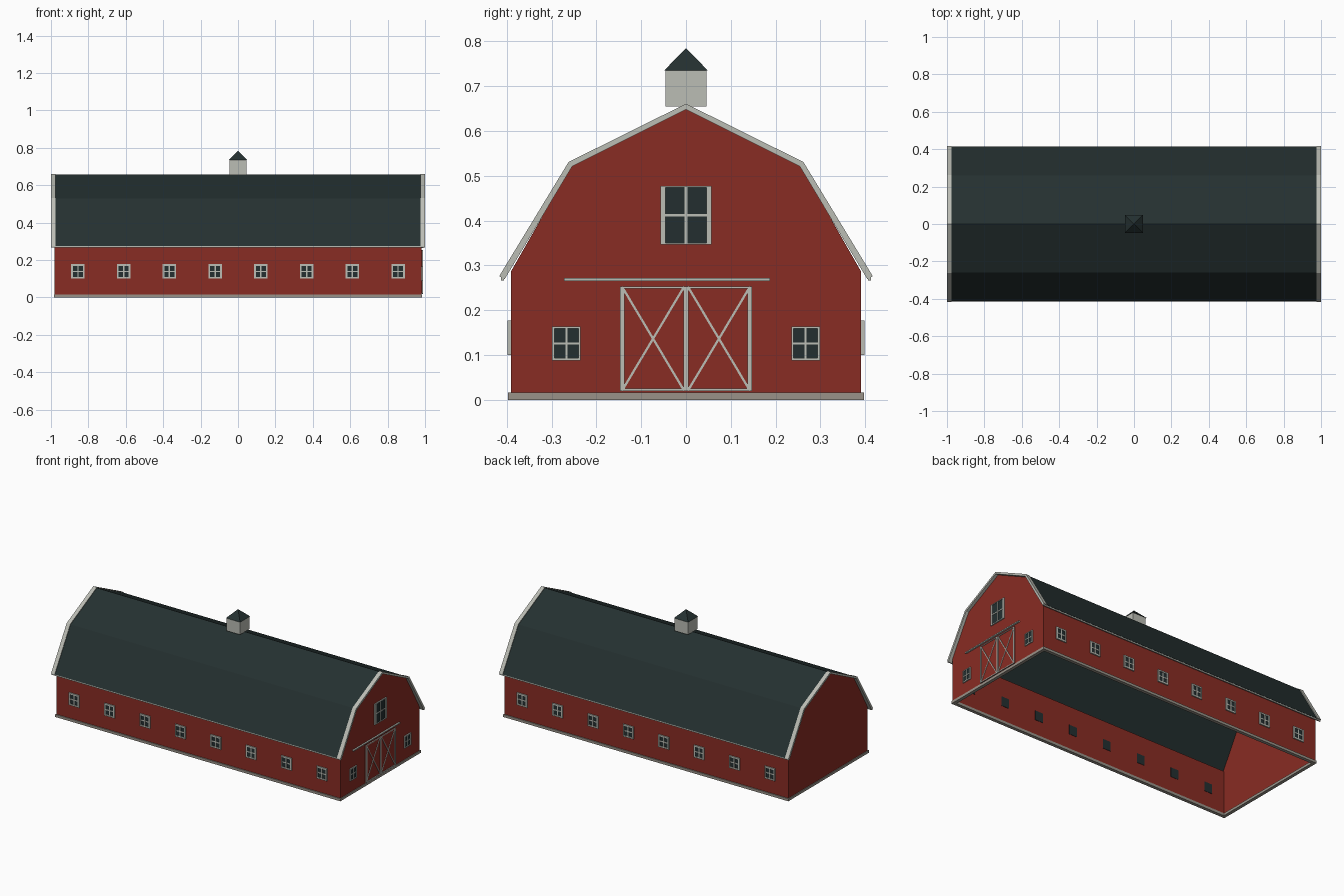
import bpy, bmesh
from mathutils import Vector

cube = bpy.data.objects.get("Cube")
if cube:
    bpy.data.objects.remove(cube, do_unlink=True)


def material(name, rgb):
    m = bpy.data.materials.new(name)
    m.use_nodes = True
    m.diffuse_color = (*rgb, 1)
    m.node_tree.nodes["Principled BSDF"].inputs["Base Color"].default_value = (*rgb, 1)
    return m


RED = material("barn red", (0.25, 0.025, 0.017))
DARK = material("roof slate", (0.018, 0.03, 0.03))
PALE = material("pale trim", (0.5, 0.51, 0.46))
STONE = material("foundation stone", (0.32, 0.29, 0.25))
GLASS = material("dark glass", (0.017, 0.028, 0.03))

END, SIDE = 0.981, 0.391      # outer wall faces
THICK = 0.01


def finish(name, bm, mats):
    bmesh.ops.recalc_face_normals(bm, faces=bm.faces)
    mesh = bpy.data.meshes.new(name)
    bm.to_mesh(mesh)
    bm.free()
    for m in mats:
        mesh.materials.append(m)
    ob = bpy.data.objects.new(name, mesh)
    bpy.context.collection.objects.link(ob)
    return ob


def add_box(bm, lo, hi, index=0):
    verts = bmesh.ops.create_cube(bm, size=1)["verts"]
    for v in verts:
        v.co = [a if c < 0 else b for c, a, b in zip(v.co, lo, hi)]
    for f in {f for v in verts for f in v.link_faces}:
        f.material_index = index


def add_prism(bm, profile, x0, x1):
    """Extrude a (y, z) outline along x."""
    face = bm.faces.new([bm.verts.new((x0, y, z)) for y, z in profile])
    new = bmesh.ops.extrude_face_region(bm, geom=[face])["geom"]
    moved = [v for v in new if isinstance(v, bmesh.types.BMVert)]
    bmesh.ops.translate(bm, verts=moved, vec=(x1 - x0, 0, 0))


def box(name, lo, hi, mat):
    bm = bmesh.new()
    add_box(bm, lo, hi)
    return finish(name, bm, [mat])


def prism(name, profile, x0, x1, mat):
    bm = bmesh.new()
    add_prism(bm, profile, x0, x1)
    return finish(name, bm, [mat])


def mirrored(half):
    """Mirror a right-hand half outline that starts on the ridge."""
    return [(-y, z) for y, z in reversed(half[1:])] + half


# Foundation ring, open in the middle
bm = bmesh.new()
fx, fy, top, wide = 0.985, 0.397, 0.016, 0.02
for s in (-1, 1):
    ys, xs = sorted((s * fy, s * (fy - wide))), sorted((s * fx, s * (fx - wide)))
    add_box(bm, (-fx, ys[0], 0), (fx, ys[1], top))
    add_box(bm, (xs[0], wide - fy, 0), (xs[1], fy - wide, top))
finish("foundation", bm, [STONE])

# Walls
gable = mirrored([(0, 0.65), (0.257, 0.521), (SIDE, 0.286), (SIDE, 0.01)])
for s, label in ((1, "left"), (-1, "right")):
    prism(label + "_gable_wall", gable, s * END, s * (END - THICK), RED)
for s, label in ((-1, "front"), (1, "back")):
    ys = sorted((s * SIDE, s * (SIDE - THICK)))
    box(label + "_wall", (THICK - END, ys[0], 0.01), (END - THICK, ys[1], 0.286), RED)

# Gambrel roof and its rake boards
outer = mirrored([(0, 0.657), (0.26, 0.528), (0.414, 0.274)])
inner = mirrored([(0, 0.649), (0.255, 0.522), (0.406, 0.271)])
prism("roof", outer + inner[::-1], -0.99, 0.99, DARK)
rake_out = mirrored([(0, 0.661), (0.262, 0.531), (0.417, 0.276)])
rake_in = mirrored([(0, 0.648), (0.254, 0.521), (0.405, 0.269)])
for s, label in ((1, "left"), (-1, "right")):
    prism(label + "_rake_board", rake_out + rake_in[::-1], s * 0.975, s, PALE)
for s, label in ((-1, "front"), (1, "back")):
    ys = sorted((s * 0.406, s * 0.413))
    box(label + "_eave_trim", (-1, ys[0], 0.266), (1, ys[1], 0.274), PALE)

# Cupola
c, roof_c, c_top = 0.046, 0.049, 0.735
box("cupola_base", (-c, -c, 0.655), (c, c, c_top), PALE)
bm = bmesh.new()
ring = [bm.verts.new((x * roof_c, y * roof_c, c_top))
        for x, y in ((-1, -1), (1, -1), (1, 1), (-1, 1))]
peak = bm.verts.new((0, 0, 0.785))
bm.faces.new(ring)
for i in range(4):
    bm.faces.new((ring[i], ring[(i + 1) % 4], peak))
finish("cupola_roof", bm, [DARK])


def window(name, wall, u, v, w, h, frame, bar, rim):
    """Framed window with crossed bars; wall is 'end', -1 (front) or 1 (back)."""
    bm = bmesh.new()

    def plate(u0, u1, v0, v1, d0, d1, index):
        if wall == "end":
            lo, hi = (END + d0, u0, v0), (END + d1, u1, v1)
        else:
            ys = sorted((wall * (SIDE + d0), wall * (SIDE + d1)))
            lo, hi = (u0, ys[0], v0), (u1, ys[1], v1)
        add_box(bm, lo, hi, index)

    a, b, lo, hi = u - w / 2, u + w / 2, v - h / 2, v + h / 2
    plate(a + rim, b - rim, lo + rim, hi - rim, -0.012, 0.003, 1)
    for u0, u1 in ((a, a + frame), (b - frame, b)):
        plate(u0, u1, lo, hi, 0, 0.007, 0)
    for v0, v1 in ((lo, lo + rim), (hi - rim, hi)):
        plate(a + frame, b - frame, v0, v1, 0, 0.007, 0)
    plate(u - bar / 2, u + bar / 2, lo + rim, hi - rim, 0, 0.006, 0)
    plate(a + frame, b - frame, v - bar / 2, v + bar / 2, 0, 0.005, 0)
    finish(name, bm, [PALE, GLASS])


for i in range(8):
    for s, label in ((-1, "front"), (1, "back")):
        window(f"{label}_window_{i + 1}", s, (i - 3.5) * 0.2445, 0.139,
               0.072, 0.077, 0.009, 0.007, 0.009)
for s, label in ((-1, "front"), (1, "back")):
    window(label + "_end_window", "end", s * 0.267, 0.126, 0.064, 0.076, 0.005, 0.005, 0.005)
window("loft_window", "end", 0, 0.412, 0.114, 0.131, 0.011, 0.006, 0.004)

# Sliding doors with crossed braces, and their track
low, high, door_w = 0.02, 0.253, 0.147
leaf, face = END + 0.004, END + 0.008
for s, label in ((-1, "front"), (1, "back")):
    a, b = sorted((0, s * door_w))
    box(label + "_door", (END, a, low), (leaf, b, high), RED)
    bm = bmesh.new()
    stile_a, stile_b = (0.01, 0.006) if s < 0 else (0.006, 0.01)
    add_box(bm, (leaf, a, low), (face, a + stile_a, high))
    add_box(bm, (leaf, b - stile_b, low), (face, b, high))
    for z in (low, high - 0.005):
        add_box(bm, (leaf, a + stile_a, z), (face, b - stile_b, z + 0.005))
    for z0, z1 in ((low, high), (high, low)):
        p, q = Vector((a + 0.004, z0)), Vector((b - 0.004, z1))
        n = (q - p).orthogonal().normalized() * 0.0025
        add_prism(bm, [p + n, q + n, q - n, p - n], leaf, face - 0.001)
    finish(label + "_door_trim", bm, [PALE])
box("door_track", (END, -0.272, 0.265), (END + 0.01, 0.187, 0.272), PALE)
